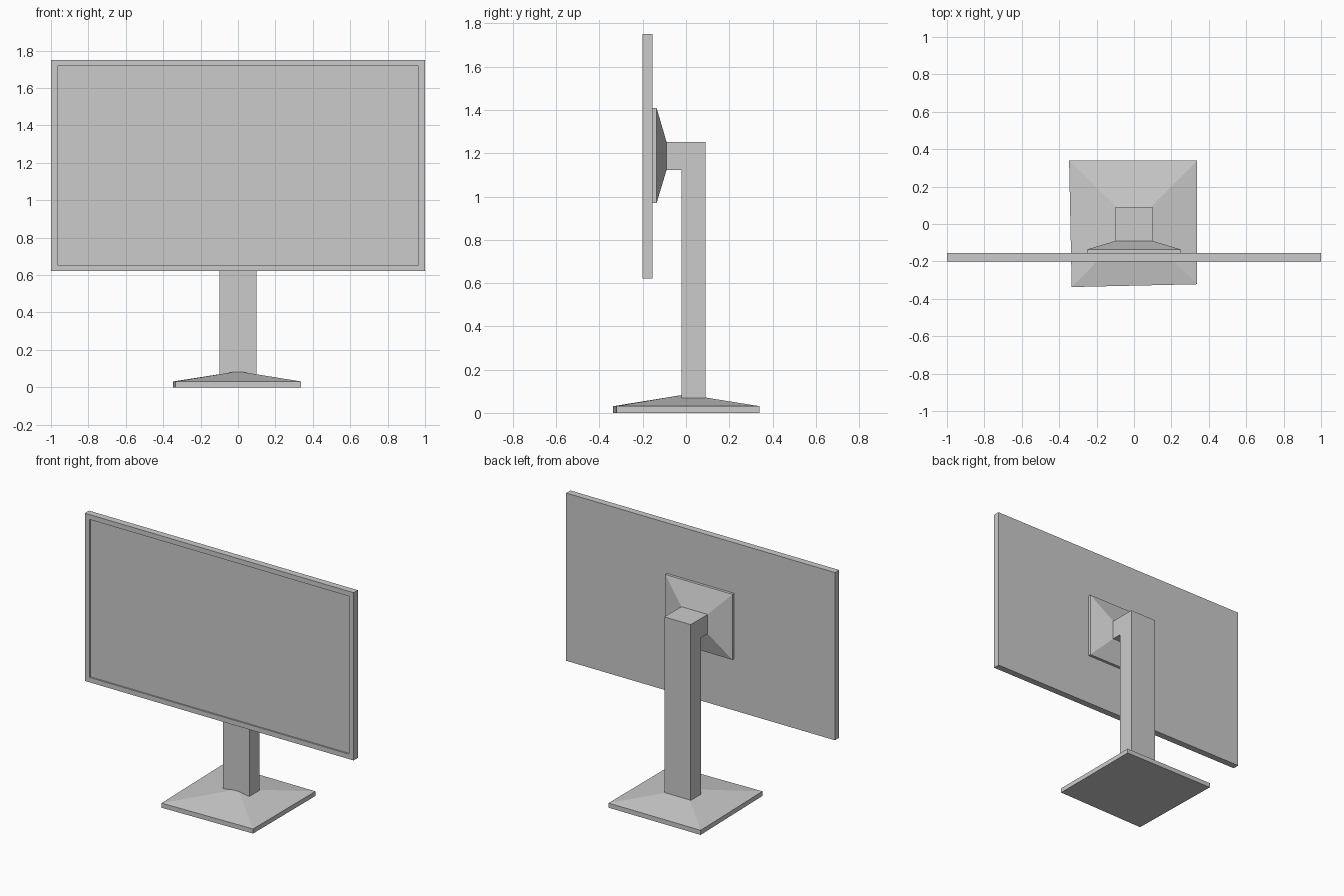
import bpy, bmesh

if "Cube" in bpy.data.objects:
    bpy.data.objects.remove(bpy.data.objects["Cube"])


def loft(name, rings):
    """Skin a stack of matching point loops and cap both ends."""
    bm = bmesh.new()
    loops = [[bm.verts.new(p) for p in ring] for ring in rings]
    for a, b in zip(loops, loops[1:]):
        for i in range(len(a)):
            j = (i + 1) % len(a)
            bm.faces.new((a[i], a[j], b[j], b[i]))
    bm.faces.new(loops[0][::-1])
    bm.faces.new(loops[-1])
    bmesh.ops.recalc_face_normals(bm, faces=bm.faces)
    mesh = bpy.data.meshes.new(name)
    bm.to_mesh(mesh)
    bm.free()
    obj = bpy.data.objects.new(name, mesh)
    bpy.context.collection.objects.link(obj)
    return obj


def upright_rect(hx, z0, z1, y):
    return [(-hx, y, z0), (hx, y, z0), (hx, y, z1), (-hx, y, z1)]


# Screen panel with a thin bezel around the recessed display
loft("screen", [
    upright_rect(1.0, 0.622, 1.75, -0.155),
    upright_rect(1.0, 0.622, 1.75, -0.2),
    upright_rect(0.965, 0.655, 1.717, -0.2),
    upright_rect(0.965, 0.655, 1.717, -0.19),
])

# Mounting plate tapering back to the arm
loft("mount_plate", [
    upright_rect(0.25, 0.97, 1.41, -0.155),
    upright_rect(0.25, 0.97, 1.41, -0.136),
    upright_rect(0.098, 1.122, 1.252, -0.09),
])

# Neck: upright column and arm as one L-shaped profile
profile = [(0.09, 0.01), (0.09, 1.252), (-0.09, 1.252),
           (-0.09, 1.122), (-0.02, 1.122), (-0.02, 0.01)]
loft("neck", [[(x, y, z) for y, z in profile] for x in (-0.098, 0.098)])

# Slightly skewed foot with a low pyramid top
corners = [(-0.333, -0.337), (0.338, -0.322), (0.338, 0.34), (-0.347, 0.34)]
top = [(-0.015, -0.015), (0.015, -0.015), (0.015, 0.015), (-0.015, 0.015)]
loft("base", [
    [(x, y, 0.0) for x, y in corners],
    [(x, y, 0.031) for x, y in corners],
    [(x, y, 0.083) for x, y in top],
])
